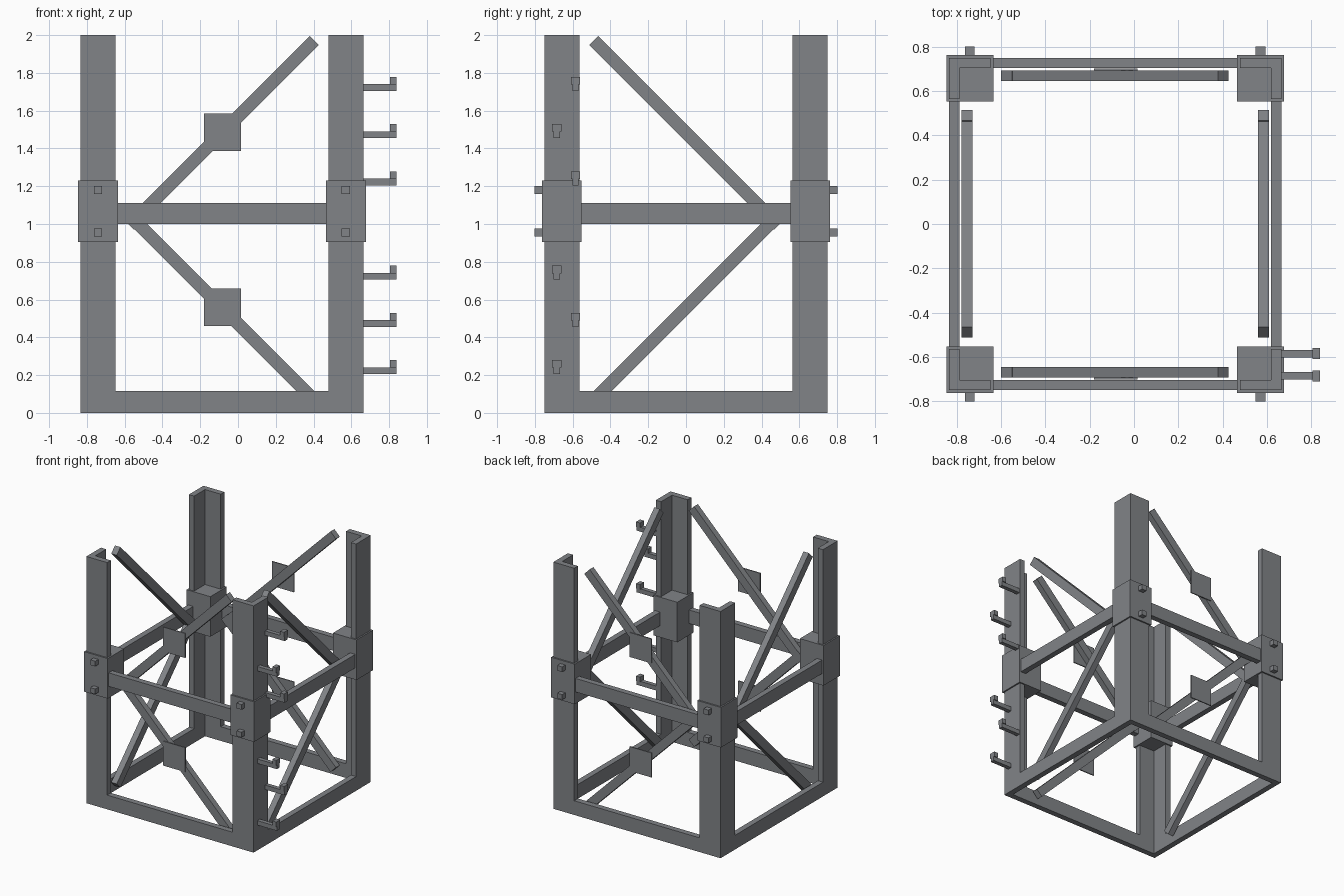
import bpy
import math
from mathutils import Matrix, Vector

cube = bpy.data.objects.get("Cube")
if cube:
    bpy.data.objects.remove(cube, do_unlink=True)

steel = bpy.data.materials.new("steel grey")
steel.use_nodes = True
colour = (0.22, 0.23, 0.245, 1)
steel.diffuse_color = colour
steel.node_tree.nodes["Principled BSDF"].inputs["Base Color"].default_value = colour

CX = -0.085          # centre of the frame in x (hooks stick out on +x)
HALF = 0.75          # half width of the square frame
T = 0.047            # thickness of the angle steel
LEG = 0.187          # flange width of a leg


def add_mesh(name, verts, faces):
    mesh = bpy.data.meshes.new(name)
    mesh.from_pydata(verts, [], faces)
    mesh.materials.append(steel)
    mesh.validate()
    obj = bpy.data.objects.new(name, mesh)
    bpy.context.collection.objects.link(obj)
    return obj


def prism(name, outline, z0, z1):
    """Extrude a counter-clockwise xy outline from z0 to z1."""
    n = len(outline)
    verts = [(x, y, z) for z in (z0, z1) for x, y in outline]
    faces = [tuple(reversed(range(n))), tuple(range(n, 2 * n))]
    faces += [(i, (i + 1) % n, n + (i + 1) % n, n + i) for i in range(n)]
    return add_mesh(name, verts, faces)


def box(name, x, y, z):
    """Box from (min, max) pairs."""
    (x0, x1), (y0, y1) = sorted(x), sorted(y)
    return prism(name, [(x0, y0), (x1, y0), (x1, y1), (x0, y1)], *z)


def brace(name, start, end, width, depth):
    """Square-cut bar between two points lying in a vertical plane."""
    a, b = Vector(start), Vector(end)
    along = (b - a).normalized()
    side = Vector((0, 1, 0)) if abs(along.x) > 0.01 else Vector((1, 0, 0))
    up = side.cross(along)
    h = (b - a).length / 2
    obj = box(name, (-h, h), (-depth / 2, depth / 2), (-width / 2, width / 2))
    rot = Matrix((along, side, up)).transposed().to_4x4()
    obj.matrix_world = Matrix.Translation((a + b) / 2) @ rot
    return obj


# Corner legs, joint blocks and bolts
for sx, side in ((-1, "right"), (1, "left")):
    for sy, end in ((-1, "front"), (1, "back")):
        tag = f"{end}_{side}"
        shape = [(0, 0), (LEG, 0), (LEG, T), (T, T), (T, LEG), (0, LEG)]
        outline = [(CX + sx * (HALF - u), sy * (HALF - v)) for u, v in shape]
        if sx * sy < 0:
            outline.reverse()
        prism(f"leg_{tag}", outline, 0, 2)
        box(f"joint_block_{tag}",
            (CX + sx * 0.55, CX + sx * 0.762), (sy * 0.552, sy * 0.762), (0.905, 1.23))
        bx = CX + sx * 0.656
        for level, z in (("lower", 0.955), ("upper", 1.18)):
            box(f"{level}_bolt_{tag}", (bx - 0.022, bx + 0.022),
                (sy * 0.755, sy * 0.802), (z - 0.021, z + 0.021))

# Horizontal beams at the base and at mid height
for level, z in (("base", (0, 0.115)), ("middle", (1.0, 1.11))):
    reach = HALF - (T if level == "base" else 0.15)
    for s, end, side in ((-1, "front", "right"), (1, "back", "left")):
        box(f"{level}_beam_{end}", (CX - reach, CX + reach),
            (s * (HALF - T), s * HALF), z)
        box(f"{level}_beam_{side}", (CX + s * (HALF - T), CX + s * HALF),
            (-reach, reach), z)

# Diagonal braces on all four sides, square plates on front and back
IN = HALF - 0.081
for s, end, side in ((-1, "front", "right"), (1, "back", "left")):
    for level, z0, z1 in (("lower", 1.047, 0.069), ("upper", 0.993, 1.971)):
        brace(f"{level}_brace_{end}", (-0.575, s * IN, z0), (0.403, s * IN, z1),
              0.068, 0.049)
        brace(f"{level}_brace_{side}", (CX + s * IN, 0.49, z0),
              (CX + s * IN, -0.488, z1), 0.068, 0.049)
    for level, z in (("lower", 0.56), ("upper", 1.485)):
        box(f"{level}_plate_{end}", (-0.181, 0.016), (s * 0.692, s * 0.701),
            (z - 0.099, z + 0.099))

# Hooks on the front left leg, alternating between two columns
hooks = ((0.205, -0.685), (0.455, -0.585), (0.705, -0.685),
         (1.205, -0.585), (1.455, -0.685), (1.705, -0.585))
for i, (z, y) in enumerate(hooks, 1):
    box(f"hook_bar_{i}", (0.655, 0.84), (y - 0.017, y + 0.017), (z, z + 0.036))
    box(f"hook_tip_{i}", (0.805, 0.84), (y - 0.025, y + 0.025), (z + 0.034, z + 0.074))
